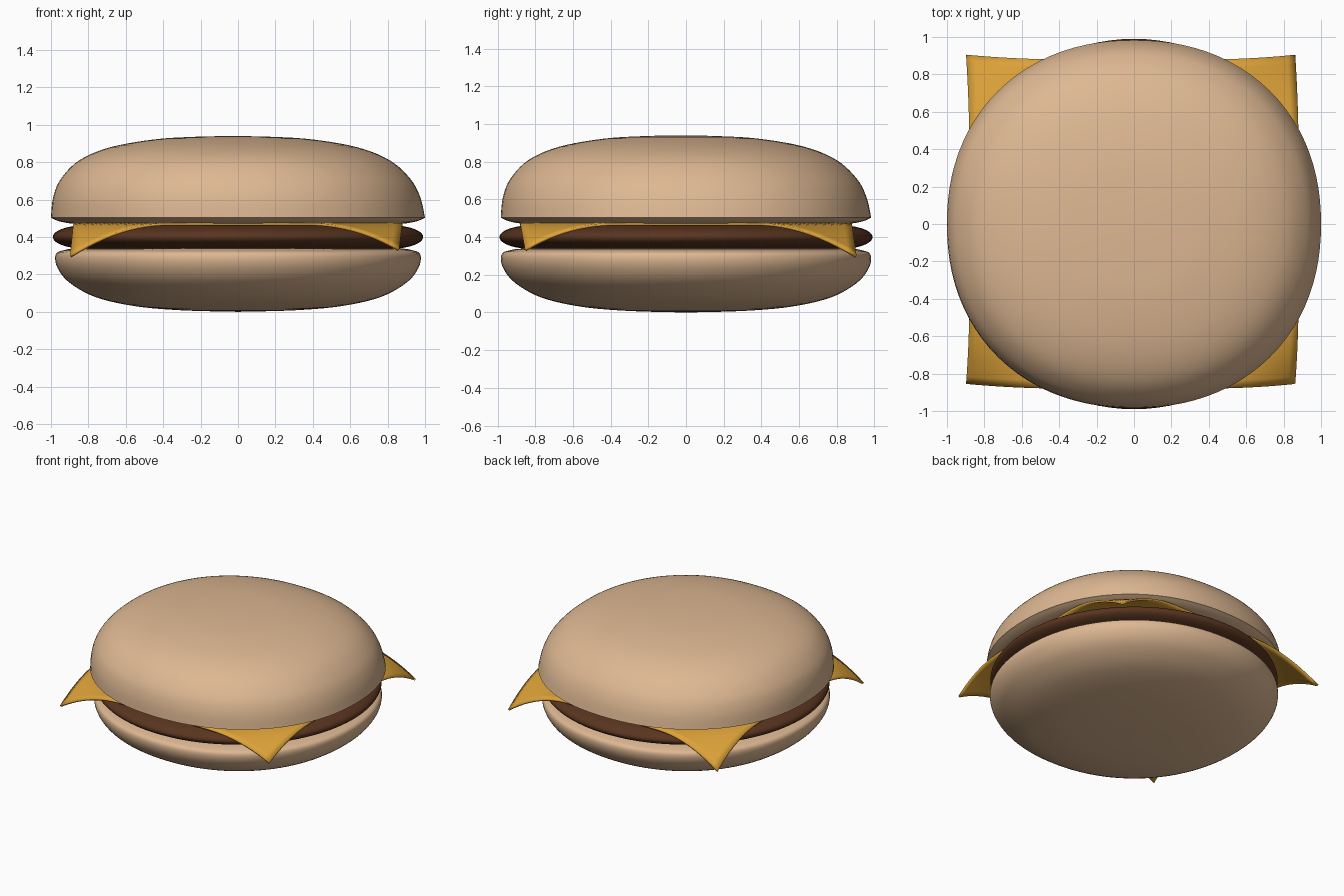
import bpy, bmesh, math
from mathutils import Vector

if "Cube" in bpy.data.objects:
    bpy.data.objects.remove(bpy.data.objects["Cube"])


def material(name, color):
    m = bpy.data.materials.new(name)
    m.diffuse_color = (*color, 1)
    m.use_nodes = True
    m.node_tree.nodes["Principled BSDF"].inputs["Base Color"].default_value = m.diffuse_color
    return m


bread = material("bread", (0.73, 0.48, 0.29))
meat = material("meat", (0.10, 0.035, 0.014))
cheese_mat = material("cheese", (0.72, 0.36, 0.04))


def finish(name, bm, mat, angle=35):
    bmesh.ops.recalc_face_normals(bm, faces=bm.faces[:])
    me = bpy.data.meshes.new(name)
    bm.to_mesh(me)
    bm.free()
    ob = bpy.data.objects.new(name, me)
    bpy.context.collection.objects.link(ob)
    me.materials.append(mat)
    bpy.ops.object.select_all(action='DESELECT')
    ob.select_set(True)
    bpy.context.view_layer.objects.active = ob
    bpy.ops.object.shade_smooth_by_angle(angle=math.radians(angle))
    return ob


def smooth_curve(pts, steps=5):
    """Catmull-Rom curve through the profile points."""
    p = [Vector(q) for q in pts]
    p = [p[0]] + p + [p[-1]]
    out = []
    for a, b, c, d in zip(p, p[1:], p[2:], p[3:]):
        for i in range(steps):
            t = i / steps
            out.append(0.5 * (2 * b + (c - a) * t + (2 * a - 5 * b + 4 * c - d) * t * t
                              + (3 * b - a - 3 * c + d) * t ** 3))
    return out + [p[-1]]


def round_part(name, curve, mat, sy=1.0, power=2.0, lean=0.0, n=96):
    """Turn a profile (radius, z) into a slightly squarish round solid."""
    bm = bmesh.new()
    z0 = curve[0].y
    rings = []
    for q in curve[1:-1]:
        ring = []
        off = -lean * max(0, q.y - 0.5)
        for i in range(n):
            a = math.tau * i / n
            c, s = math.cos(a), math.sin(a)
            k = q.x / (abs(c) ** power + abs(s) ** power) ** (1 / power)
            ring.append(bm.verts.new((c * k + off, s * k * sy + off, q.y)))
        rings.append(ring)
    for r0, r1 in zip(rings, rings[1:]):
        for i in range(n):
            j = (i + 1) % n
            bm.faces.new((r0[i], r0[j], r1[j], r1[i]))
    top_off = -lean * max(0, curve[-1].y - 0.5)
    for ring, z, off in ((rings[0], z0, 0), (rings[-1], curve[-1].y, top_off)):
        v = bm.verts.new((off, off, z))
        for i in range(n):
            bm.faces.new((ring[i], ring[(i + 1) % n], v))
    return finish(name, bm, mat)


# Bottom bun
round_part("bottom_bun", smooth_curve([
    (0, 0), (0.3, 0.008), (0.55, 0.03), (0.76, 0.078), (0.9, 0.155), (0.965, 0.235),
    (0.975, 0.305), (0.93, 0.33), (0.82, 0.34), (0.4, 0.342), (0, 0.342)]),
    bread, sy=1.005, power=2.08)

# Patty with a rounded rim
rim = [(0.82 + 0.17 * math.cos(a), 0.4 + 0.062 * math.sin(a))
       for a in (math.pi * (i / 8 - 0.5) for i in range(9))]
round_part("patty", smooth_curve([(0, 0.338), (0.5, 0.338)] + rim + [(0.5, 0.462), (0, 0.462)], 3),
           meat)

# Top bun: flat underside, crisp lower rim, domed top
underside = smooth_curve([(0, 0.466), (0.5, 0.466), (0.82, 0.468), (0.94, 0.48), (1.0, 0.503)])
dome = smooth_curve([(1.0, 0.503), (0.982, 0.61), (0.935, 0.71), (0.83, 0.81),
                     (0.66, 0.88), (0.42, 0.922), (0.2, 0.936), (0, 0.94)])
round_part("top_bun", underside + dome[1:], bread, sy=0.983, power=2.16, lean=0.06)

# Cheese slice with drooping corners
bm = bmesh.new()
bmesh.ops.create_grid(bm, x_segments=40, y_segments=40, size=0.88)
for v in bm.verts:
    x, y = v.co.x, v.co.y
    t = max(0, (abs(x) + abs(y) - 1.25) / 0.51) ** 2
    drop = 0.14 if x > 0 and y < 0 else 0.175
    v.co = (x - 0.018 * t, y + 0.025 * t, 0.476 - drop * t)
cheese = finish("cheese_slice", bm, cheese_mat)
solid = cheese.modifiers.new("thickness", 'SOLIDIFY')
solid.thickness = 0.014
solid.offset = -1
